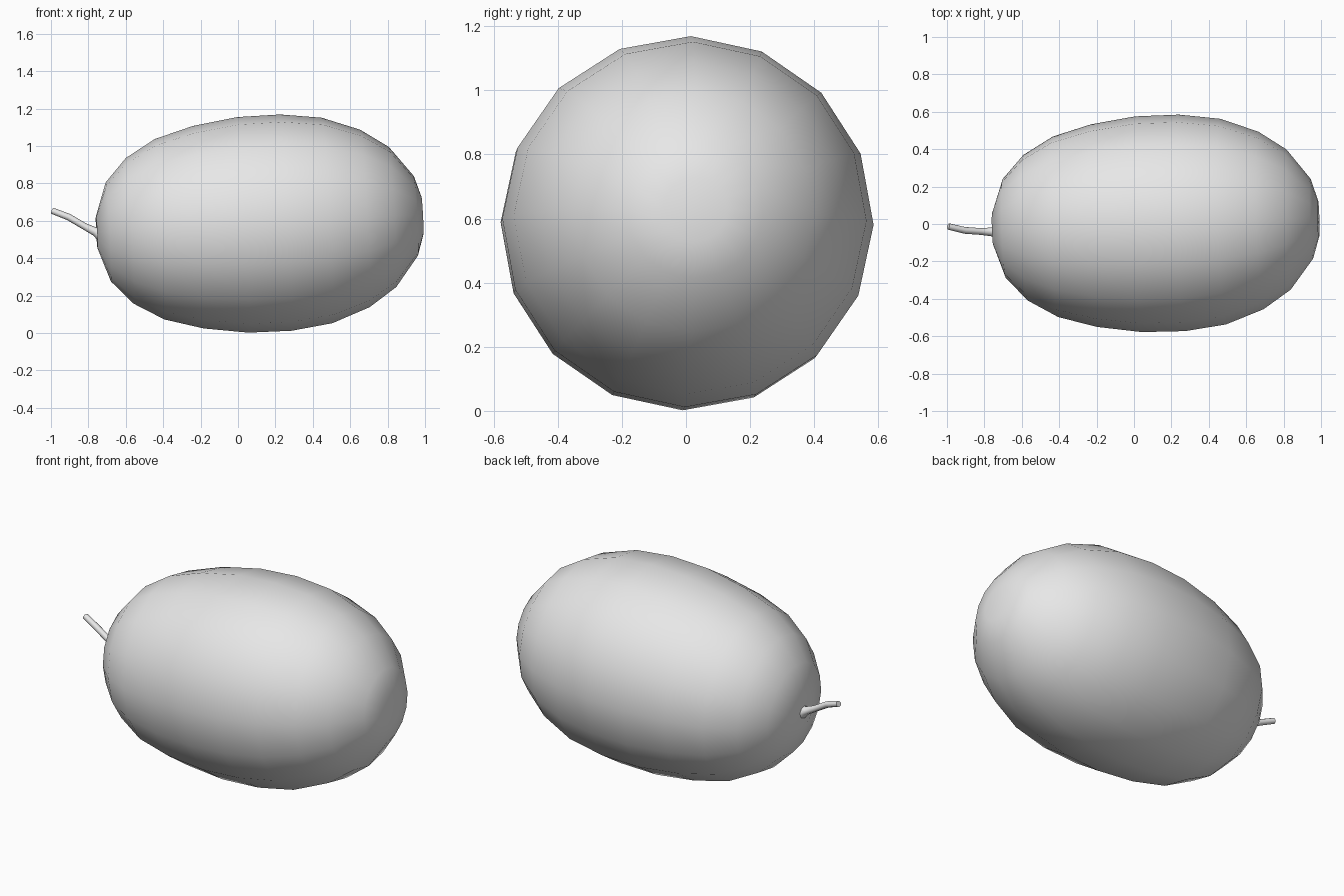
import bpy
import bmesh
from math import cos, sin, tau, radians
from mathutils import Vector, Euler, Matrix

cube = bpy.data.objects.get("Cube")
if cube:
    bpy.data.objects.remove(cube, do_unlink=True)

grey = bpy.data.materials.new("light grey")
grey.use_nodes = True
colour = (0.8, 0.8, 0.8, 1)
grey.diffuse_color = colour
grey.node_tree.nodes["Principled BSDF"].inputs["Base Color"].default_value = colour


def loft(name, stations, sides, start_pole=None, end_pole=None):
    """Skin circular rings (centre, radius, axis), closing each end."""
    bm = bmesh.new()
    rings = []
    for centre, radius, axis in stations:
        side = Vector((0, 1, 0))
        side = (side - axis * side.dot(axis)).normalized()
        up = axis.cross(side)
        rings.append([bm.verts.new(centre + radius * (cos(tau * i / sides) * side
                                                     + sin(tau * i / sides) * up))
                      for i in range(sides)])
    for a, b in zip(rings, rings[1:]):
        for i in range(sides):
            j = (i + 1) % sides
            bm.faces.new((a[i], a[j], b[j], b[i]))
    for ring, pole in ((rings[0], start_pole), (rings[-1], end_pole)):
        if pole is None:
            bm.faces.new(ring)
        else:
            tip = bm.verts.new(pole)
            for i in range(sides):
                bm.faces.new((ring[i], ring[(i + 1) % sides], tip))
    bmesh.ops.recalc_face_normals(bm, faces=bm.faces)
    mesh = bpy.data.meshes.new(name)
    bm.to_mesh(mesh)
    bm.free()
    mesh.materials.append(grey)
    obj = bpy.data.objects.new(name, mesh)
    bpy.context.collection.objects.link(obj)
    return obj


def smooth(obj, angle):
    bpy.ops.object.select_all(action='DESELECT')
    obj.select_set(True)
    bpy.context.view_layer.objects.active = obj
    bpy.ops.object.shade_smooth_by_angle(angle=radians(angle))


# Fruit body: (position along axis, radius), with slightly dimpled ends
profile = [(-0.757, 0.085), (-0.695, 0.265), (-0.58, 0.39), (-0.42, 0.483),
           (-0.213, 0.542), (0.025, 0.577), (0.257, 0.579), (0.477, 0.55),
           (0.68, 0.475), (0.828, 0.375), (0.953, 0.213), (0.988, 0.10)]
x_axis = Vector((1, 0, 0))
body = loft("fruit_body", [(Vector((x, 0, 0)), r, x_axis) for x, r in profile],
            16, Vector((-0.742, 0, 0)), Vector((0.984, 0, 0)))
# The fruit lies with its far end raised and turned a little
body.data.transform(Matrix.Translation((0, -0.002, 0.577))
                    @ Euler((radians(-1), radians(-3), radians(1.8))).to_matrix().to_4x4())
smooth(body, 60)

# Curved stem, flared where it meets the fruit
path = [Vector(p) for p in ((-0.735, -0.04, 0.53), (-0.765, -0.042, 0.543),
                            (-0.82, -0.04, 0.57), (-0.905, -0.034, 0.62),
                            (-0.993, -0.013, 0.654))]
radii = (0.038, 0.023, 0.018, 0.018, 0.017)
stations = []
for i, (point, radius) in enumerate(zip(path, radii)):
    axis = (path[min(i + 1, len(path) - 1)] - path[max(i - 1, 0)]).normalized()
    stations.append((point, radius, axis))
stem = loft("stem", stations, 8)
smooth(stem, 60)
